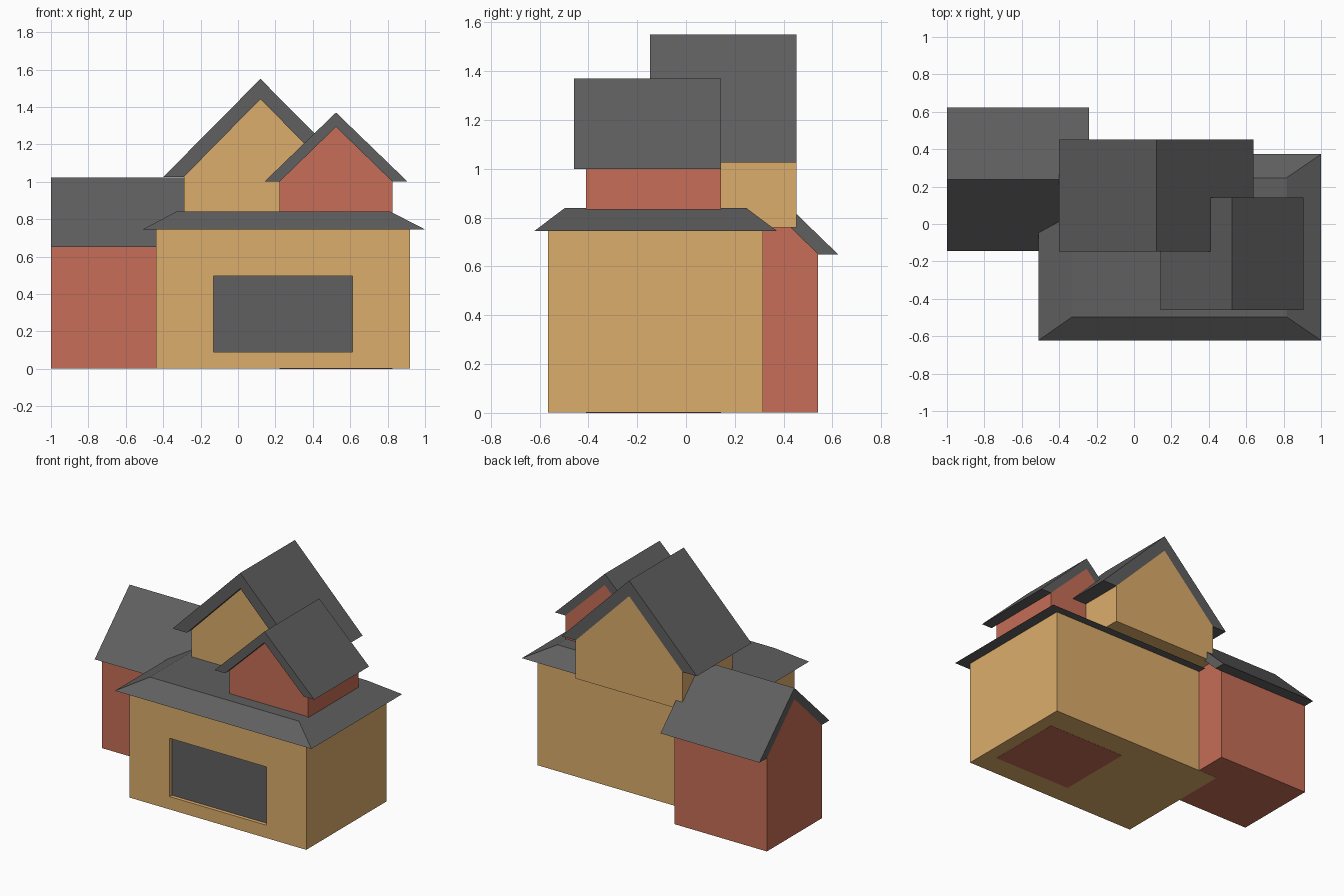
import bpy, bmesh, math

if "Cube" in bpy.data.objects:
    bpy.data.objects.remove(bpy.data.objects["Cube"])


def material(name, rgb):
    m = bpy.data.materials.new(name)
    m.diffuse_color = (*rgb, 1)
    m.use_nodes = True
    m.node_tree.nodes["Principled BSDF"].inputs["Base Color"].default_value = m.diffuse_color
    return m


tan = material("tan_wall", (0.72, 0.42, 0.15))
red = material("red_wall", (0.57, 0.155, 0.095))
slate = material("slate", (0.115, 0.115, 0.115))


def add_object(name, bm, *mats):
    bmesh.ops.recalc_face_normals(bm, faces=bm.faces[:])
    me = bpy.data.meshes.new(name)
    bm.to_mesh(me)
    bm.free()
    for m in mats:
        me.materials.append(m)
    ob = bpy.data.objects.new(name, me)
    bpy.context.collection.objects.link(ob)
    return ob


def prism(name, profile, y0, y1, mat):
    """Closed x-z outline extruded from y0 to y1."""
    bm = bmesh.new()
    face = bm.faces.new([bm.verts.new((x, y0, z)) for x, z in profile])
    ext = bmesh.ops.extrude_face_region(bm, geom=[face])["geom"]
    verts = [v for v in ext if isinstance(v, bmesh.types.BMVert)]
    bmesh.ops.translate(bm, verts=verts, vec=(0, y1 - y0, 0))
    return add_object(name, bm, mat)


def gable(name, loc, length, wall_half, roof_half, base, eave, wall_peak, peak, mat, turn=0):
    """Gabled block: back end flush at local y=0, roof overhanging the front."""
    w, r = wall_half, roof_half
    walls = prism(name + "_walls", [(-w, base), (w, base), (w, eave), (0, wall_peak), (-w, eave)],
                  0, 0.05 - length, mat)
    roof = prism(name + "_roof", [(-r, eave), (-w, eave), (0, wall_peak), (w, eave), (r, eave), (0, peak)],
                 0, -length, slate)
    for ob in (walls, roof):
        ob.location = (*loc, 0)
        ob.rotation_euler.z = turn


def box(bm, x0, x1, y0, y1, z0, z1):
    for v in bmesh.ops.create_cube(bm, size=1)["verts"]:
        v.co = (x1 if v.co.x > 0 else x0, y1 if v.co.y > 0 else y0, z1 if v.co.z > 0 else z0)


# Main block with a recessed dark window in the front
bm = bmesh.new()
box(bm, -0.438, 0.92, -0.565, 0.315, 0.001, 0.75)
front = next(f for f in bm.faces if f.normal.y < -0.9 or f.calc_center_median().y < -0.5)
bmesh.ops.inset_region(bm, faces=[front], thickness=0.1)
for v in front.verts:
    v.co.x = 0.613 if v.co.x > 0.24 else -0.13
    v.co.z = 0.495 if v.co.z > 0.375 else 0.09
pane = bmesh.ops.extrude_discrete_faces(bm, faces=[front])["faces"][0]
bmesh.ops.translate(bm, verts=pane.verts[:], vec=(0, 0.025, 0))
pane.material_index = 1
add_object("main_block", bm, tan, slate)

# Flat-topped hipped skirt roof
bm = bmesh.new()
box(bm, -0.51, 1.0, -0.622, 0.373, 0.745, 0.84)
for v in bm.verts:
    if v.co.z > 0.8:
        v.co.x = 0.815 if v.co.x > 0 else -0.33
        v.co.y = 0.247 if v.co.y > 0 else -0.496
add_object("skirt_roof", bm, slate)

# Gabled volumes
gable("large_gable", (0.12, 0.453), 0.6, 0.41, 0.52, 0.76, 1.025, 1.442, 1.55, tan)
gable("small_gable", (0.524, 0.143), 0.602, 0.302, 0.383, 0.0, 1.0, 1.293, 1.37, red)
gable("side_wing", (-1.0, 0.239), 0.76, 0.302, 0.384, 0.002, 0.65, 0.945, 1.022, red,
      turn=math.radians(90))
